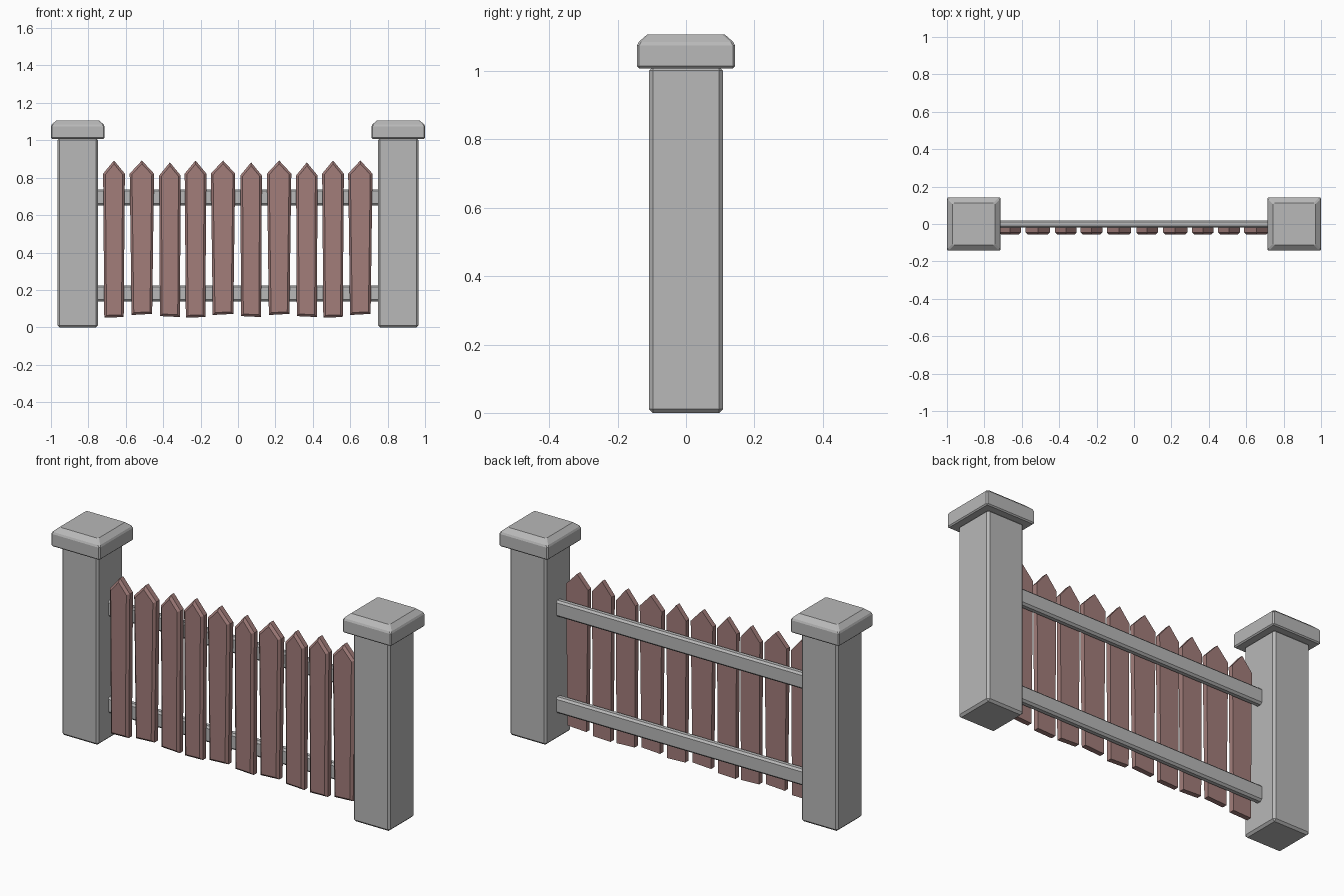
import bpy
import bmesh

cube = bpy.data.objects.get("Cube")
if cube:
    bpy.data.objects.remove(cube, do_unlink=True)


def make_material(name, rgb):
    mat = bpy.data.materials.new(name)
    mat.use_nodes = True
    mat.diffuse_color = (*rgb, 1)
    mat.node_tree.nodes["Principled BSDF"].inputs["Base Color"].default_value = (*rgb, 1)
    return mat


stone = make_material("grey stone", (0.48, 0.48, 0.48))
wood = make_material("reddish wood", (0.36, 0.205, 0.195))


def finish(name, bm, mat):
    bmesh.ops.recalc_face_normals(bm, faces=bm.faces)
    mesh = bpy.data.meshes.new(name)
    bm.to_mesh(mesh)
    bm.free()
    mesh.materials.append(mat)
    obj = bpy.data.objects.new(name, mesh)
    bpy.context.collection.objects.link(obj)
    return obj


def chamfer(bm, edges, width):
    bmesh.ops.bevel(bm, geom=edges, offset=width, segments=1,
                    affect='EDGES', clamp_overlap=True)


def box(name, low, high, bevel, mat, top_inset=0, top_drop=0):
    """Chamfered box; top_inset and top_drop slope the upper rim."""
    bm = bmesh.new()
    bmesh.ops.create_cube(bm, size=1)
    for v in bm.verts:
        v.co = [(a + b) / 2 + c * (b - a) for a, b, c in zip(low, high, v.co)]
    if top_inset:
        top = max(bm.faces, key=lambda f: f.calc_center_median().z)
        for v in top.verts:
            v.co.z -= top_drop
        bmesh.ops.inset_region(bm, faces=[top], thickness=top_inset, depth=top_drop)
        edges = [e for e in bm.edges if not all(v in top.verts for v in e.verts)]
    else:
        edges = bm.edges[:]
    chamfer(bm, edges, bevel)
    return finish(name, bm, mat)


def picket(name, center, bottom, peak, bottom_width, top_width, lean):
    """Pointed board with a flat back and chamfered front rim."""
    shoulder = peak - 0.07
    outline = [(center - bottom_width / 2, bottom),
               (center + bottom_width / 2, bottom + lean),
               (center + top_width / 2, shoulder),
               (center, peak),
               (center - top_width / 2, shoulder)]
    bm = bmesh.new()
    back = bm.faces.new([bm.verts.new((x, -0.018, z)) for x, z in outline])
    front = bmesh.ops.extrude_face_region(bm, geom=[back], use_keep_orig=True)["geom"]
    front_verts = [g for g in front if isinstance(g, bmesh.types.BMVert)]
    for v in front_verts:
        v.co.y = -0.057
    rim = [e for e in bm.edges if all(v in front_verts for v in e.verts)]
    chamfer(bm, rim, 0.012)
    return finish(name, bm, wood)


# Gate posts with sloped caps
for side, x in (("right", -0.857), ("left", 0.857)):
    box(side + "_post", (x - 0.108, -0.108, 0), (x + 0.108, 0.108, 1.012), 0.011, stone)
    box(side + "_post_cap", (x - 0.143, -0.143, 1.008), (x + 0.143, 0.143, 1.107),
        0.006, stone, top_inset=0.042, top_drop=0.026)

# Horizontal rails
for name, z in (("lower_rail", 0.182), ("upper_rail", 0.695)):
    box(name, (-0.76, -0.02, z - 0.043), (0.76, 0.02, z + 0.043), 0.01, stone)

# Pickets in three repeating board shapes: bottom, peak, widths, lean
shapes = {"A": (0.052, 0.892, 0.104, 0.116, 0.003),
          "B": (0.066, 0.892, 0.11, 0.13, 0.006),
          "C": (0.06, 0.882, 0.107, 0.115, -0.005)}
centers = (-0.663, -0.514, -0.364, -0.227, -0.08, 0.07, 0.22, 0.368, 0.508, 0.654)
for i, (kind, x) in enumerate(zip("ABCABCBCAB", centers), 1):
    picket(f"picket_{i}", x, *shapes[kind])
